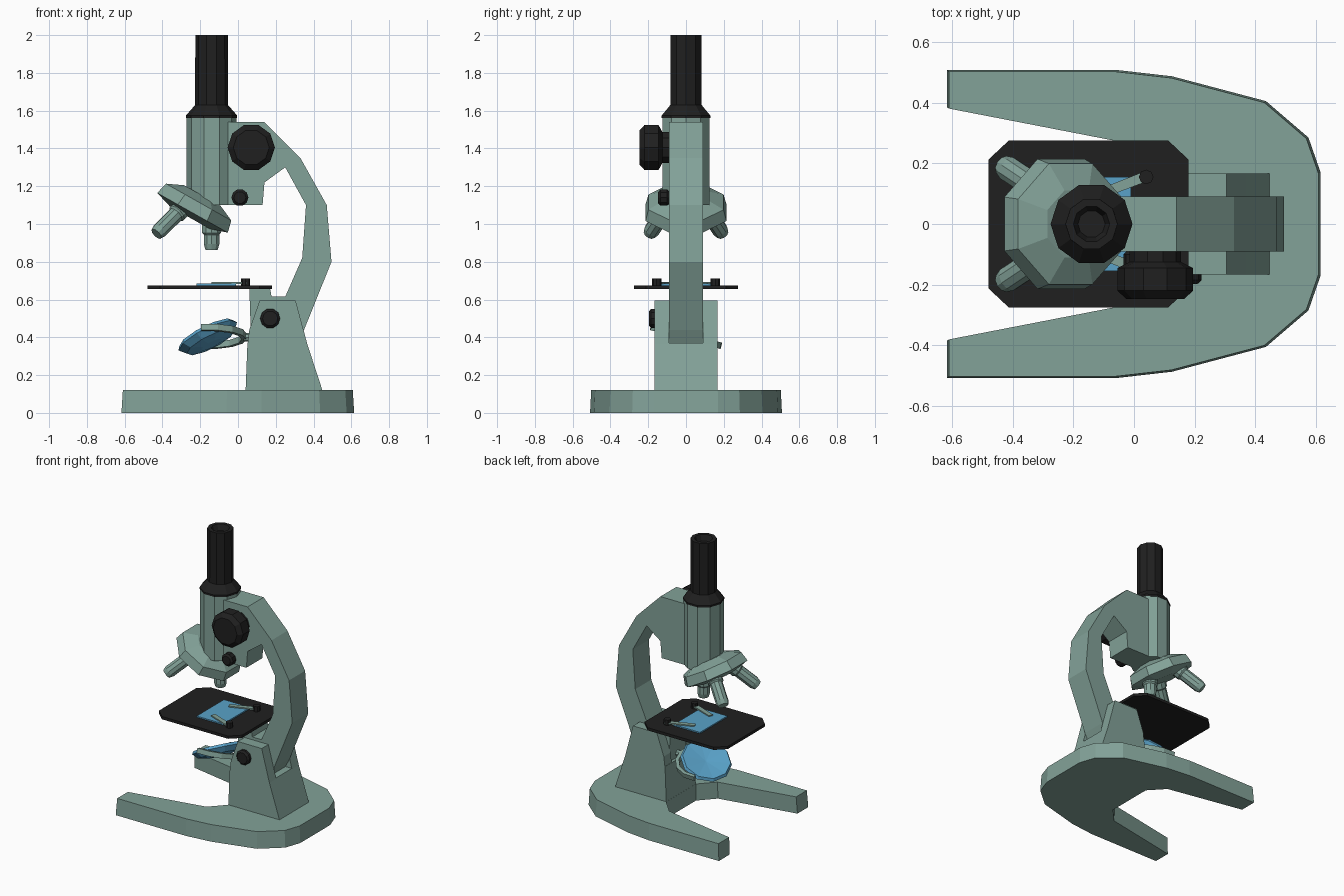
import bpy, bmesh, math
from mathutils import Vector, Matrix

if "Cube" in bpy.data.objects:
    bpy.data.objects.remove(bpy.data.objects["Cube"])


def material(name, rgb):
    m = bpy.data.materials.new(name)
    m.diffuse_color = (*rgb, 1)
    m.use_nodes = True
    m.node_tree.nodes["Principled BSDF"].inputs["Base Color"].default_value = m.diffuse_color
    return m


GREEN = material("grey_green_enamel", (0.225, 0.36, 0.315))
BLACK = material("black_metal", (0.014, 0.014, 0.014))
BLUE = material("blue_glass", (0.10, 0.36, 0.58))


def finish(name, bm, mat):
    bmesh.ops.recalc_face_normals(bm, faces=bm.faces[:])
    me = bpy.data.meshes.new(name)
    bm.to_mesh(me)
    bm.free()
    me.materials.append(mat)
    ob = bpy.data.objects.new(name, me)
    bpy.context.collection.objects.link(ob)
    return ob


def prism(name, pts, h0, h1, mat, frame=Matrix(), top_scale=1.0):
    """Polygon in the frame's XY plane, extruded along its Z."""
    bm = bmesh.new()
    lo = [bm.verts.new(frame @ Vector((x, y, h0))) for x, y in pts]
    hi = [bm.verts.new(frame @ Vector((x * top_scale, y * top_scale, h1))) for x, y in pts]
    bm.faces.new(lo)
    bm.faces.new(hi)
    n = len(pts)
    for i in range(n):
        j = (i + 1) % n
        bm.faces.new((lo[i], lo[j], hi[j], hi[i]))
    return finish(name, bm, mat)


def lathe(name, origin, axis, profile, n, mat, phase=0.0):
    """Turned part: (radius, distance along axis) rings, capped at both ends."""
    q = Vector((0, 0, 1)).rotation_difference(Vector(axis).normalized())
    o = Vector(origin)
    bm = bmesh.new()
    rings = []
    for r, h in profile:
        rings.append([bm.verts.new(o + q @ Vector((
            r * math.cos(phase + math.tau * i / n),
            r * math.sin(phase + math.tau * i / n), h))) for i in range(n)])
    for a, b in zip(rings, rings[1:]):
        for i in range(n):
            j = (i + 1) % n
            bm.faces.new((a[i], a[j], b[j], b[i]))
    bm.faces.new(rings[0])
    bm.faces.new(rings[-1])
    return finish(name, bm, mat)


# Side profile frame: polygon x,y -> world x,z, extrusion -> world y
SIDE = Matrix(((1, 0, 0, 0), (0, 0, 1, 0), (0, 1, 0, 0), (0, 0, 0, 1)))

# Horseshoe base
half = [(0.615, 0.17), (0.575, 0.285), (0.435, 0.405), (0.125, 0.487), (-0.06, 0.508),
        (-0.617, 0.508), (-0.617, 0.385), (-0.06, 0.277), (0.04, 0.17)]
prism("horseshoe_base", half + [(x, -y) for x, y in reversed(half)], 0, 0.12, GREEN, top_scale=0.988)

# Pillar and the two hinge cheeks
prism("pillar", [(0.04, 0.11), (0.45, 0.11), (0.365, 0.37), (0.05, 0.37)], -0.167, 0.167, GREEN, SIDE)
for side, s in (("front", -1), ("back", 1)):
    prism("hinge_cheek_" + side, [(0.05, 0.36), (0.368, 0.36), (0.305, 0.595), (0.115, 0.595), (0.06, 0.44)],
          s * 0.09, s * 0.167, GREEN, SIDE)

# Curved arm with stage bracket at the foot and tube block at the top
prism("arm", [(-0.08, 1.54), (0.14, 1.54), (0.33, 1.35), (0.47, 1.10), (0.495, 0.80), (0.35, 0.44),
              (0.31, 0.36), (0.07, 0.36), (0.06, 0.657), (0.17, 0.657), (0.178, 0.615), (0.25, 0.615),
              (0.34, 0.82), (0.36, 1.10), (0.25, 1.30), (0.14, 1.22), (0.13, 1.10), (-0.08, 1.10)],
      -0.091, 0.091, GREEN, SIDE)

# Body tube and eyepiece
TX = -0.14
lathe("body_tube", (TX, 0, 0), (0, 0, 1), [(0.132, 1.10), (0.132, 1.565)], 10, GREEN)
lathe("eyepiece", (TX, 0, 0), (0, 0, 1),
      [(0.135, 1.562), (0.135, 1.575), (0.087, 1.63), (0.086, 2.0), (0.06, 2.0), (0.045, 1.96)], 10, BLACK)

# Tilted revolving nosepiece
up = Vector((0.49, 0, 0.87)).normalized()
apex = Vector((TX, 0, 1.238))
lathe("nosepiece", apex, up,
      [(0.13, -0.235), (0.232, -0.205), (0.215, -0.14), (0.12, -0.10)], 8, GREEN, math.pi / 8)

# Three objectives fanned round the nosepiece axis
for k, length in enumerate((0.375, 0.455, 0.455)):
    d = Matrix.Rotation(math.tau * k / 3, 3, up) @ Vector((0, 0, -1))
    lathe("objective_%d" % (k + 1), apex, d,
          [(0.052, 0.2), (0.052, 0.285), (0.043, 0.295), (0.043, length - 0.03), (0.034, length)], 10, GREEN)

# Knobs on the front side
lathe("coarse_focus_knob", (0.07, 0, 1.405), (0, -1, 0),
      [(0.085, 0.085), (0.085, 0.125), (0.125, 0.145), (0.125, 0.22), (0.095, 0.247)], 10, BLACK)
lathe("fine_focus_knob", (0.01, 0, 1.14), (0, -1, 0),
      [(0.03, 0.085), (0.045, 0.10), (0.045, 0.135), (0.032, 0.147)], 10, BLACK)
lathe("hinge_knob", (0.17, 0, 0.50), (0, -1, 0),
      [(0.053, 0.16), (0.053, 0.185), (0.04, 0.197)], 10, BLACK)

# Stage with clipped corners, glass slide
prism("stage", [(-0.48, -0.212), (-0.413, -0.275), (0.113, -0.275), (0.18, -0.212),
                (0.18, 0.212), (0.113, 0.275), (-0.413, 0.275), (-0.48, 0.212)], 0.655, 0.675, BLACK)
prism("slide", [(-0.22, -0.155), (-0.01, -0.155), (-0.01, 0.155), (-0.22, 0.155)], 0.67, 0.684, BLUE)

# Stage clips and their screws
for side, s in (("front", -1), ("back", 1)):
    prism("stage_clip_" + side, [(0.055, s * 0.145), (0.045, s * 0.178), (-0.14, s * 0.105), (-0.13, s * 0.075)],
          0.682, 0.692, GREEN)
    lathe("clip_screw_" + side, (0.04, s * 0.155, 0), (0, 0, 1), [(0.024, 0.67), (0.024, 0.712)], 8, BLACK)

# Tilted dished mirror
mc = Vector((-0.16, 0.0, 0.405))
lathe("mirror", mc, (-0.43, 0.25, 0.86),
      [(0.06, -0.05), (0.14, -0.035), (0.172, 0.0), (0.16, 0.018), (0.005, -0.005)], 10, BLUE)

# Mirror yoke: half ring rolled about the long axis, with a stem into the pillar
yoke = Matrix.Translation(mc) @ Matrix.Rotation(math.radians(-15), 4, 'X')
arc = [math.radians(-100 + 25 * i) for i in range(9)]
ring = [(0.205 * math.cos(a), 0.197 * math.sin(a)) for a in arc]
ring += [(0.18 * math.cos(a), 0.174 * math.sin(a)) for a in reversed(arc)]
prism("mirror_yoke", ring, -0.017, 0.017, GREEN, yoke)
lathe("yoke_stem", (0.03, 0, 0.40), (1, 0, 0), [(0.022, 0), (0.022, 0.05)], 8, GREEN)
